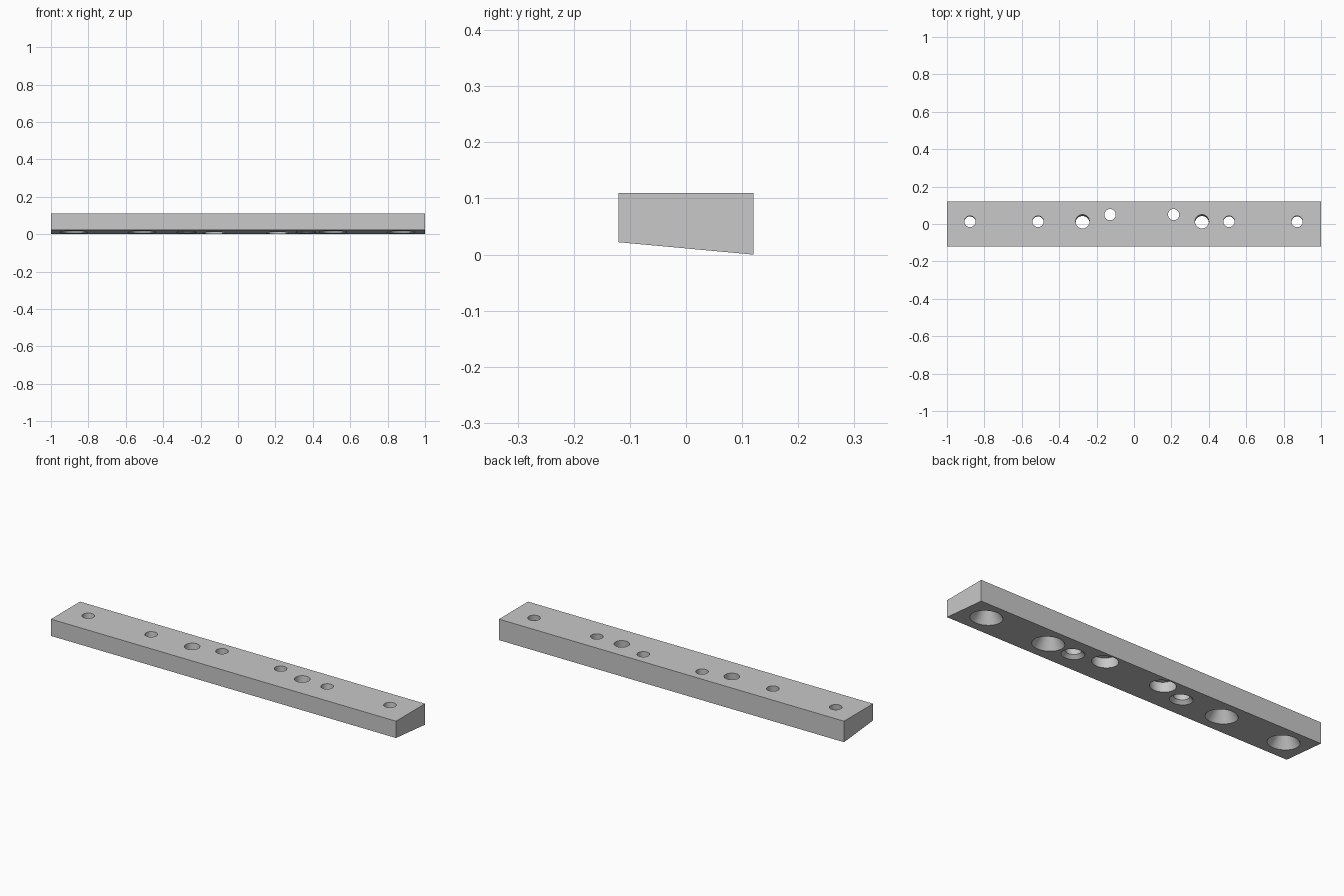
import bpy, bmesh, math
from mathutils import Matrix

cube = bpy.data.objects.get("Cube")
if cube:
    bpy.data.objects.remove(cube)

HALF_X, HALF_Y, TOP, LIFT = 1.0, 0.12, 0.11, 0.022
SLOPE = LIFT / (2 * HALF_Y)
SEGMENTS = 64

grey = bpy.data.materials.new("light grey")
grey.use_nodes = True
colour = (0.58, 0.58, 0.58, 1)
grey.diffuse_color = colour
grey.node_tree.nodes["Principled BSDF"].inputs["Base Color"].default_value = colour


def make_object(name, bm):
    bmesh.ops.recalc_face_normals(bm, faces=bm.faces)
    mesh = bpy.data.meshes.new(name)
    bm.to_mesh(mesh)
    bm.free()
    mesh.materials.append(grey)
    obj = bpy.data.objects.new(name, mesh)
    bpy.context.collection.objects.link(obj)
    return obj


def lathe(bm, profile, matrix):
    """Closed turned solid from (radius, height) pairs."""
    rings = []
    for r, h in profile:
        angles = [2 * math.pi * i / SEGMENTS for i in range(SEGMENTS)]
        rings.append([bm.verts.new(matrix @ Matrix.Translation(
            (r * math.cos(a), r * math.sin(a), h)).translation) for a in angles])
    for low, high in zip(rings, rings[1:]):
        for i in range(SEGMENTS):
            j = (i + 1) % SEGMENTS
            bm.faces.new((low[i], low[j], high[j], high[i]))
    bm.faces.new(rings[0][::-1])
    bm.faces.new(rings[-1])


# Bar with a sloping underside
bm = bmesh.new()
section = [(-HALF_Y, LIFT), (HALF_Y, 0), (HALF_Y, TOP), (-HALF_Y, TOP)]
face = bm.faces.new([bm.verts.new((-HALF_X, y, z)) for y, z in section])
extruded = bmesh.ops.extrude_face_region(bm, geom=[face])["geom"]
bmesh.ops.translate(bm, vec=(2 * HALF_X, 0, 0),
                    verts=[v for v in extruded if isinstance(v, bmesh.types.BMVert)])
bar = make_object("mounting_bar", bm)

# Hole profiles, measured upward from the underside
deep_countersink = [(0.075, -0.05), (0.075, 0), (0.03, 0.07), (0.03, 0.2)]
small_countersink = [(0.054, -0.05), (0.054, 0), (0.037, 0.017), (0.037, 0.2)]
counterbore = [(0.061, -0.05), (0.061, 0.055), (0.03, 0.055), (0.03, 0.2)]

bm = bmesh.new()
tilt = Matrix.Rotation(-math.atan(SLOPE), 4, "X")
upright = Matrix.Identity(4)
groups = [
    (deep_countersink, (-0.877, -0.513, 0.508, 0.872), 0.004, tilt),
    (small_countersink, (-0.275, 0.363), 0.004, tilt),
    (counterbore, (-0.128, 0.212), 0.05, upright),
]
for profile, places, y, rotation in groups:
    for x in places:
        z = LIFT / 2 - SLOPE * y
        lathe(bm, profile, Matrix.Translation((x, y, z)) @ rotation)
cutter = make_object("hole_cutter", bm)
cutter.hide_render = True

# Cut the holes, then drop the cutter
boolean = bar.modifiers.new("holes", "BOOLEAN")
boolean.operation = "DIFFERENCE"
boolean.solver = "EXACT"
boolean.object = cutter
bpy.ops.object.select_all(action="DESELECT")
bar.select_set(True)
bpy.context.view_layer.objects.active = bar
bpy.ops.object.modifier_apply(modifier=boolean.name)
bpy.data.objects.remove(cutter)
bpy.ops.object.shade_smooth_by_angle(angle=math.radians(20))
